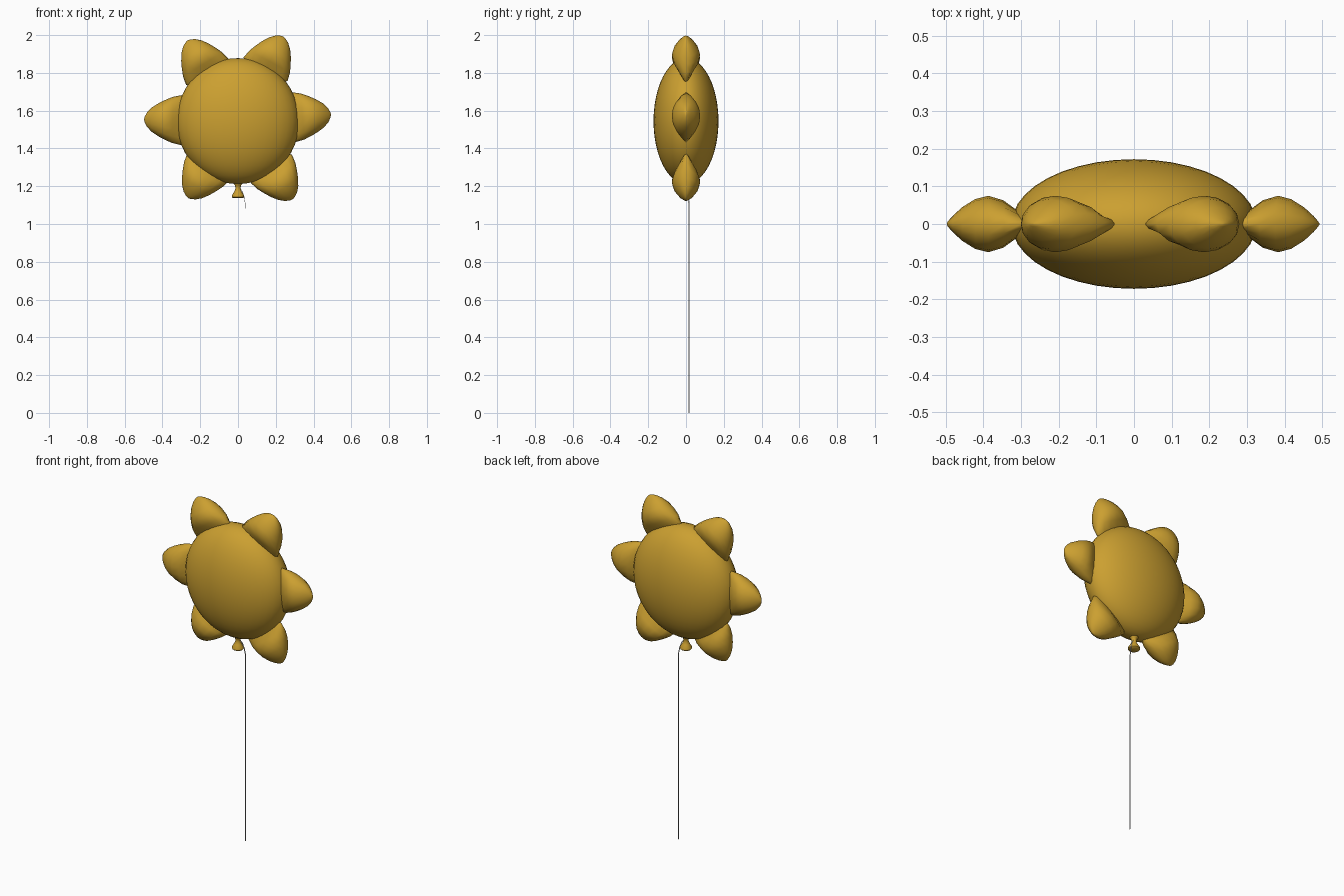
import bpy, bmesh, math
from mathutils import Vector

if "Cube" in bpy.data.objects:
    bpy.data.objects.remove(bpy.data.objects["Cube"])

CENTRE = Vector((0, 0, 1.545))

gold = bpy.data.materials.new("gold_foil")
gold.diffuse_color = (0.6, 0.35, 0.03, 1)
gold.use_nodes = True
gold.node_tree.nodes["Principled BSDF"].inputs["Base Color"].default_value = gold.diffuse_color


def make_object(name, bm, mat=None, angle=180):
    bmesh.ops.recalc_face_normals(bm, faces=bm.faces)
    mesh = bpy.data.meshes.new(name)
    bm.to_mesh(mesh)
    bm.free()
    obj = bpy.data.objects.new(name, mesh)
    bpy.context.collection.objects.link(obj)
    if mat:
        mesh.materials.append(mat)
    bpy.ops.object.select_all(action='DESELECT')
    obj.select_set(True)
    bpy.context.view_layer.objects.active = obj
    bpy.ops.object.shade_smooth_by_angle(angle=math.radians(angle))
    return obj


def loft(rings):
    """Skin a list of point rings and close both ends."""
    bm = bmesh.new()
    loops = [[bm.verts.new(p) for p in ring] for ring in rings]
    n = len(loops[0])
    for a, b in zip(loops, loops[1:]):
        for i in range(n):
            j = (i + 1) % n
            bm.faces.new((a[i], a[j], b[j], b[i]))
    bm.faces.new(loops[0])
    bm.faces.new(loops[-1])
    return bm


# Flattened round balloon body
bm = bmesh.new()
bmesh.ops.create_uvsphere(bm, u_segments=40, v_segments=24, radius=1)
for v in bm.verts:
    v.co = Vector((v.co.x * 0.325, v.co.y * 0.172, v.co.z * 0.333)) + CENTRE
make_object("balloon_body", bm, gold)

# Pillow-shaped petals: (distance from tip, half width, half thickness)
PETAL = [(0.24, 0.10, 0.008), (0.195, 0.132, 0.030), (0.15, 0.122, 0.063),
         (0.11, 0.105, 0.075), (0.075, 0.087, 0.066), (0.04, 0.064, 0.044),
         (0.015, 0.038, 0.021), (0.003, 0.015, 0.007), (0.0, 0.003, 0.002)]


def petal(name, degrees, tip):
    a = math.radians(degrees)
    out = Vector((math.cos(a), 0, math.sin(a)))
    side = Vector((-math.sin(a), 0, math.cos(a)))
    rings = []
    for back, width, thick in PETAL:
        ring = []
        for i in range(16):
            t = math.tau * i / 16
            ring.append(CENTRE + out * (tip - back) + side * width * math.cos(t)
                        + Vector((0, thick * math.sin(t), 0)))
        rings.append(ring)
    make_object(name, loft(rings), gold)


for i, (deg, tip) in enumerate([(4, 0.493), (62, 0.507), (122, 0.503),
                                (179, 0.497), (237, 0.485), (305, 0.505)]):
    petal(f"petal_{i + 1}", deg, tip)

# Flared knot below the body: (radius, height)
KNOT = [(0.034, 1.228), (0.017, 1.205), (0.013, 1.188), (0.021, 1.170),
        (0.032, 1.152), (0.033, 1.143), (0.028, 1.138)]
make_object("knot", loft([[(r * math.cos(math.tau * i / 16),
                            r * math.sin(math.tau * i / 16), z)
                           for i in range(16)] for r, z in KNOT]), gold, 50)

# Thin flat string hanging to the floor: (x, y, z)
STRING = [(0.008, 0.004, 1.195), (0.022, 0.009, 1.175), (0.032, 0.013, 1.145),
          (0.038, 0.015, 1.11), (0.04, 0.015, 1.07), (0.04, 0.015, 0)]
make_object("string", loft([[(x + dx, y + dy, z) for dx, dy in
                             ((-0.001, -0.003), (0.001, -0.003),
                              (0.001, 0.003), (-0.001, 0.003))]
                            for x, y, z in STRING]), None, 40)
